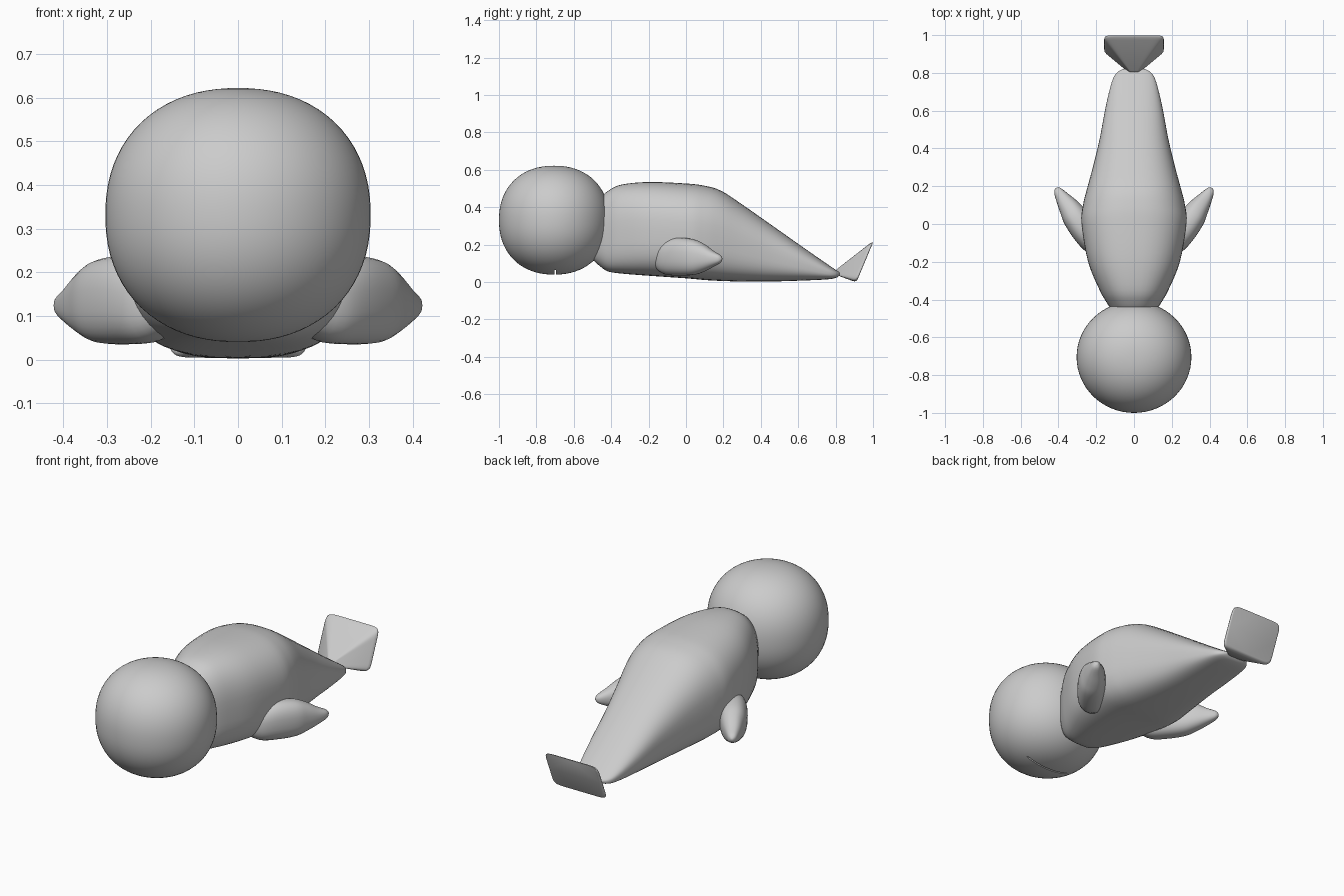
import bpy, bmesh, math
from mathutils import Vector

if "Cube" in bpy.data.objects:
    bpy.data.objects.remove(bpy.data.objects["Cube"])


def add_mesh(name, bm, angle=40):
    bmesh.ops.recalc_face_normals(bm, faces=bm.faces)
    me = bpy.data.meshes.new(name)
    bm.to_mesh(me)
    bm.free()
    ob = bpy.data.objects.new(name, me)
    bpy.context.collection.objects.link(ob)
    bpy.context.view_layer.objects.active = ob
    ob.select_set(True)
    bpy.ops.object.shade_smooth_by_angle(angle=math.radians(angle))
    ob.select_set(False)
    return ob


def smooth_rows(rows, steps):
    # Catmull-Rom interpolation between the given sections
    out = []
    for i in range(len(rows) - 1):
        a, b = rows[max(i - 1, 0)], rows[i]
        c, d = rows[i + 1], rows[min(i + 2, len(rows) - 1)]
        for s in range(steps):
            t = s / steps
            out.append([0.5 * (2 * q + (r - p) * t + (2*p - 5*q + 4*r - w) * t*t
                               + (3*q - p - 3*r + w) * t**3)
                        for p, q, r, w in zip(a, b, c, d)])
    return out + [list(rows[-1])]


def loft(name, rings):
    bm = bmesh.new()
    loops = [[bm.verts.new(p) for p in ring] for ring in rings]
    n = len(loops[0])
    for a, b in zip(loops, loops[1:]):
        for i in range(n):
            bm.faces.new((a[i], a[(i + 1) % n], b[(i + 1) % n], b[i]))
    bm.faces.new(loops[0])
    bm.faces.new(loops[-1][::-1])
    return add_mesh(name, bm, 60)


def oval(e_top, e_bottom, n=48):
    pts = []
    for i in range(n):
        t = 2 * math.pi * i / n
        c, s = math.cos(t), math.sin(t)
        e = e_top if s > 0 else e_bottom
        pts.append((math.copysign(abs(c) ** (2 / e), c), math.copysign(abs(s) ** (2 / e), s)))
    return pts


# head: ball, round from above and slightly boxy from the side
bm = bmesh.new()
bmesh.ops.create_uvsphere(bm, u_segments=64, v_segments=40, radius=1)
for v in bm.verts:
    k = (math.hypot(v.co.x, v.co.y) ** 2.2 + abs(v.co.z) ** 2.2) ** (-1 / 2.2)
    v.co = Vector((v.co.x * k * 0.304, v.co.y * k * 0.295 - 0.705, v.co.z * k * 0.291 + 0.331))
head = add_mesh("head", bm)

# mouth: narrow slit under the head
bpy.ops.mesh.primitive_cube_add(size=1, location=(0, -0.7, 0.03))
cutter = bpy.context.object
cutter.name = "mouth_cutter"
cutter.scale = (0.3, 0.008, 0.07)
cutter.hide_render = True
cutter.hide_viewport = True
cut = head.modifiers.new("mouth", 'BOOLEAN')
cut.operation = 'DIFFERENCE'
cut.object = cutter

# body: y, half width, bottom z, top z
body_rows = [
    (-0.50, 0.08, 0.12, 0.41), (-0.46, 0.115, 0.085, 0.45), (-0.42, 0.142, 0.058, 0.485),
    (-0.35, 0.182, 0.046, 0.52), (-0.20, 0.243, 0.034, 0.535), (0.0, 0.278, 0.02, 0.527),
    (0.10, 0.270, 0.011, 0.515), (0.19, 0.248, 0.006, 0.487), (0.30, 0.218, 0.003, 0.415),
    (0.45, 0.182, 0.003, 0.31), (0.62, 0.150, 0.008, 0.19), (0.75, 0.118, 0.014, 0.10),
    (0.80, 0.092, 0.022, 0.066), (0.82, 0.060, 0.034, 0.053)]
shape = oval(2.45, 3.2)
loft("body", [[(w * c, y, (lo + hi) / 2 + (hi - lo) / 2 * s) for c, s in shape]
              for y, w, lo, hi in smooth_rows(body_rows, 4)])

# flippers: x, y, half thickness, bottom z, top z
flipper_rows = [
    (0.14, -0.16, 0.04, 0.08, 0.18), (0.195, -0.11, 0.068, 0.042, 0.215),
    (0.25, -0.045, 0.074, 0.035, 0.237), (0.31, 0.035, 0.068, 0.038, 0.229),
    (0.345, 0.09, 0.055, 0.055, 0.204), (0.38, 0.14, 0.037, 0.08, 0.168),
    (0.405, 0.178, 0.021, 0.101, 0.146), (0.412, 0.191, 0.006, 0.118, 0.13)]
side = Vector((0.82, -0.57))
shape = oval(2.4, 2.4, 32)
for sign, label in ((1, "right"), (-1, "left")):
    loft("flipper_" + label,
         [[(sign * (x + side.x * t * c), y + side.y * t * c, (lo + hi) / 2 + (hi - lo) / 2 * s)
           for c, s in shape] for x, y, t, lo, hi in smooth_rows(flipper_rows, 4)])

# tail fin: rounded wedge opening backwards and up (distance along, size)
apex, end = Vector((0, 0.80, 0.055)), Vector((0, 0.958, 0.111))
up, wide = Vector((0, 0.043, 0.103)), Vector((0.158, 0, 0))
loft("tail_fin", [[apex.lerp(end, f) + wide * (c * k) + up * (s * k) for c, s in oval(9, 9, 64)]
                  for f, k in ((0, 0.1), (0.03, 0.16), (0.84, 0.94), (0.91, 0.99),
                               (0.96, 1.0), (0.99, 0.985), (1.0, 0.95))])
